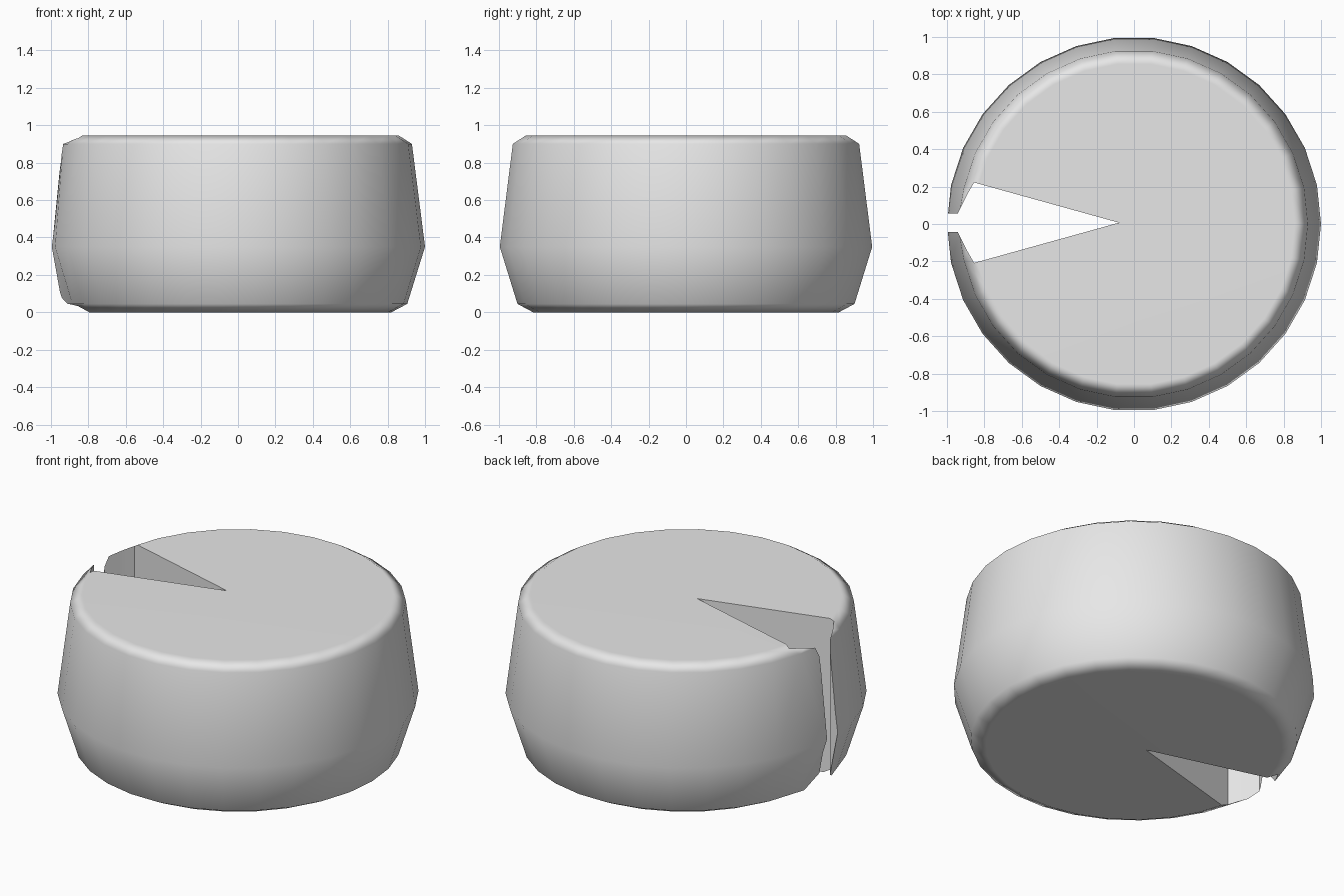
import bpy
import bmesh
from math import cos, sin, pi

if "Cube" in bpy.data.objects:
    bpy.data.objects.remove(bpy.data.objects["Cube"], do_unlink=True)

SIDES = 30

# Pale grey material
grey = bpy.data.materials.new("pale_grey")
grey.use_nodes = True
grey.diffuse_color = (0.8, 0.8, 0.8, 1)
grey.node_tree.nodes["Principled BSDF"].inputs["Base Color"].default_value = (0.8, 0.8, 0.8, 1)


def make_object(name, bm):
    bmesh.ops.recalc_face_normals(bm, faces=bm.faces)
    mesh = bpy.data.meshes.new(name)
    bm.to_mesh(mesh)
    bm.free()
    mesh.materials.append(grey)
    obj = bpy.data.objects.new(name, mesh)
    bpy.context.collection.objects.link(obj)
    return obj


def loft(name, rings):
    """Closed solid through a stack of equal-length rings."""
    bm = bmesh.new()
    rows = [[bm.verts.new(p) for p in ring] for ring in rings]
    n = len(rows[0])
    for low, high in zip(rows, rows[1:]):
        for i in range(n):
            j = (i + 1) % n
            bm.faces.new((low[i], low[j], high[j], high[i]))
    bm.faces.new(rows[0][::-1])
    bm.faces.new(rows[-1])
    return make_object(name, bm)


# Round body: (radius, height, radius beside the slot)
profile = [(0.82, 0.0, 0.84), (0.905, 0.045, 0.945), (1.0, 0.35, 1.0),
           (0.93, 0.9, 0.945), (0.86, 0.945, 0.88)]
rings = []
for radius, z, slot_radius in profile:
    ring = []
    for i in range(SIDES):
        a = 2 * pi * i / SIDES
        r = slot_radius if cos(a) < -0.99 else radius
        ring.append((r * cos(a), r * sin(a), z))
    rings.append(ring)
body = loft("round_body", rings)

# Wedge slot that narrows to a slit at the rim
half = [(-0.855, 0.215), (-0.895, 0.145), (-0.942, 0.05), (-1.1, 0.05)]
outline = [(-0.08, 0)] + half + [(x, -y) for x, y in reversed(half)]
cutter = loft("slot_cutter", [[(x, y + 0.007, z) for x, y in outline] for z in (-0.2, 1.2)])
cutter.hide_render = True

bpy.ops.object.select_all(action="DESELECT")
bpy.context.view_layer.objects.active = body
body.select_set(True)
cut = body.modifiers.new("slot", "BOOLEAN")
cut.operation = "DIFFERENCE"
cut.solver = "EXACT"
cut.object = cutter
bpy.ops.object.modifier_apply(modifier=cut.name)
bpy.data.objects.remove(cutter, do_unlink=True)

# Soft rims, flat caps, crisp slot edges
bpy.ops.object.shade_smooth_by_angle(angle=1.1)
soft = body.modifiers.new("flat_caps", "WEIGHTED_NORMAL")
soft.keep_sharp = True
